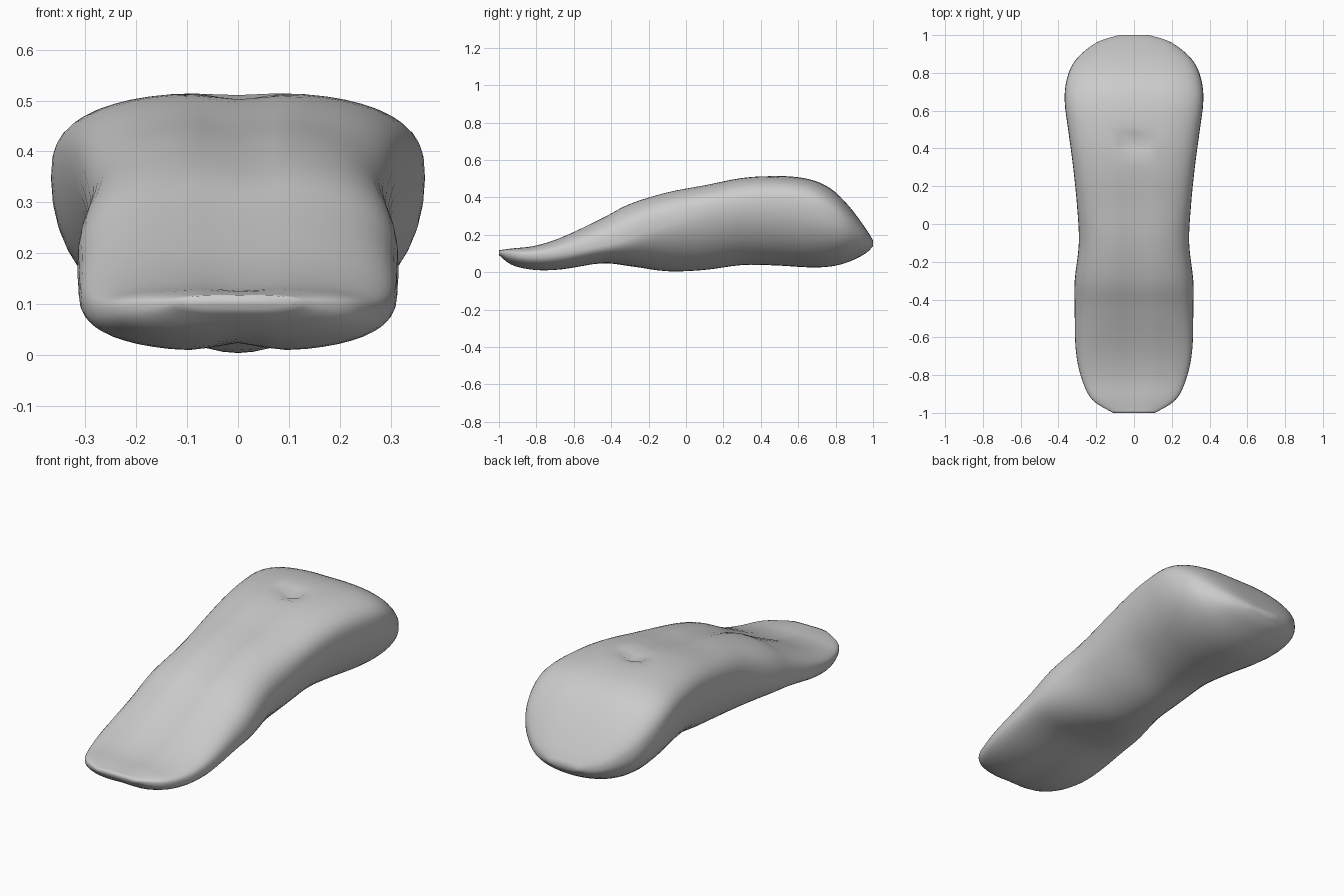
import bpy
import bmesh
from math import cos, sin, pi, exp

cube = bpy.data.objects.get("Cube")
if cube:
    bpy.data.objects.remove(cube, do_unlink=True)

# Stations from tip to root: y, half width, top z, widest z, bottom z, lower roundness
STATIONS = [
    (-1.0, .11, .118, .105, .09, 2.4),
    (-.93, .222, .128, .095, .035, 2.4),
    (-.81, .28, .142, .09, .008, 2.4),
    (-.66, .309, .19, .105, .012, 2.4),
    (-.45, .314, .29, .14, .045, 2.2),
    (-.3, .314, .368, .18, .032, 2),
    (-.1, .292, .43, .25, .005, 1.8),
    (.1, .302, .467, .32, .012, 1.8),
    (.3, .322, .505, .36, .038, 1.8),
    (.48, .346, .516, .37, .036, 1.9),
    (.65, .367, .50, .355, .026, 2),
    (.77, .355, .45, .30, .03, 2),
    (.87, .308, .355, .24, .055, 2),
    (.96, .2, .235, .18, .1, 2),
    (1.0, .08, .17, .155, .14, 2),
]
STEPS = 4      # rings between stations
SIDES = 48     # points around each ring


def spline(a, b, c, d, t):
    """Smooth curve from b to c, guided by its neighbours a and d."""
    return b + t / 2 * (c - a + t * (2 * a - 5 * b + 4 * c - d + t * (3 * (b - c) + d - a)))


def bump(value, centre, radius):
    return exp(-((value - centre) / radius) ** 2)


def power(value, exponent):
    return abs(value) ** exponent * (1 if value >= 0 else -1)


def ring_point(station, angle):
    y, width, top, mid, bottom, roundness = station
    upper = sin(angle) >= 0
    n = 2.8 if upper else roundness
    x = width * power(cos(angle), 2 / n)
    z = mid + (top - mid if upper else mid - bottom) * power(sin(angle), 2 / n)
    weight = abs(sin(angle))
    thickness = min(1, (top - bottom) / .12)
    if upper:
        # long central groove and the small pit near the root
        z -= .018 * bump(x, 0, .05) * bump(y, -.25, .6) * weight * thickness
        z -= .04 * bump(x, 0, .045) * bump(y, .43, .045)
    else:
        # shallow furrow under the tip
        z += .018 * bump(x, 0, .06) * bump(y, -.75, .22) * weight * thickness
    return x, y, z


# Rings along the body
rings = []
last = len(STATIONS) - 1
for i in range(last):
    near = [STATIONS[min(max(i + k, 0), last)] for k in (-1, 0, 1, 2)]
    for s in range(STEPS):
        rings.append([spline(*values, s / STEPS) for values in zip(*near)])
rings.append(STATIONS[last])

# Skin the rings and close both ends
bm = bmesh.new()
loops = [[bm.verts.new(ring_point(r, 2 * pi * k / SIDES)) for k in range(SIDES)] for r in rings]
for a, b in zip(loops, loops[1:]):
    for k in range(SIDES):
        j = (k + 1) % SIDES
        bm.faces.new((a[k], a[j], b[j], b[k]))
for end in (loops[0], loops[-1]):
    bm.faces.new(end)
bmesh.ops.recalc_face_normals(bm, faces=bm.faces)
for face in bm.faces:
    face.smooth = True

mesh = bpy.data.meshes.new("tongue")
bm.to_mesh(mesh)
bm.free()
tongue = bpy.data.objects.new("tongue", mesh)
bpy.context.collection.objects.link(tongue)

# Plain grey surface
grey = bpy.data.materials.new("light grey")
grey.use_nodes = True
colour = (.6, .6, .6, 1)
grey.diffuse_color = colour
grey.node_tree.nodes["Principled BSDF"].inputs["Base Color"].default_value = colour
mesh.materials.append(grey)
